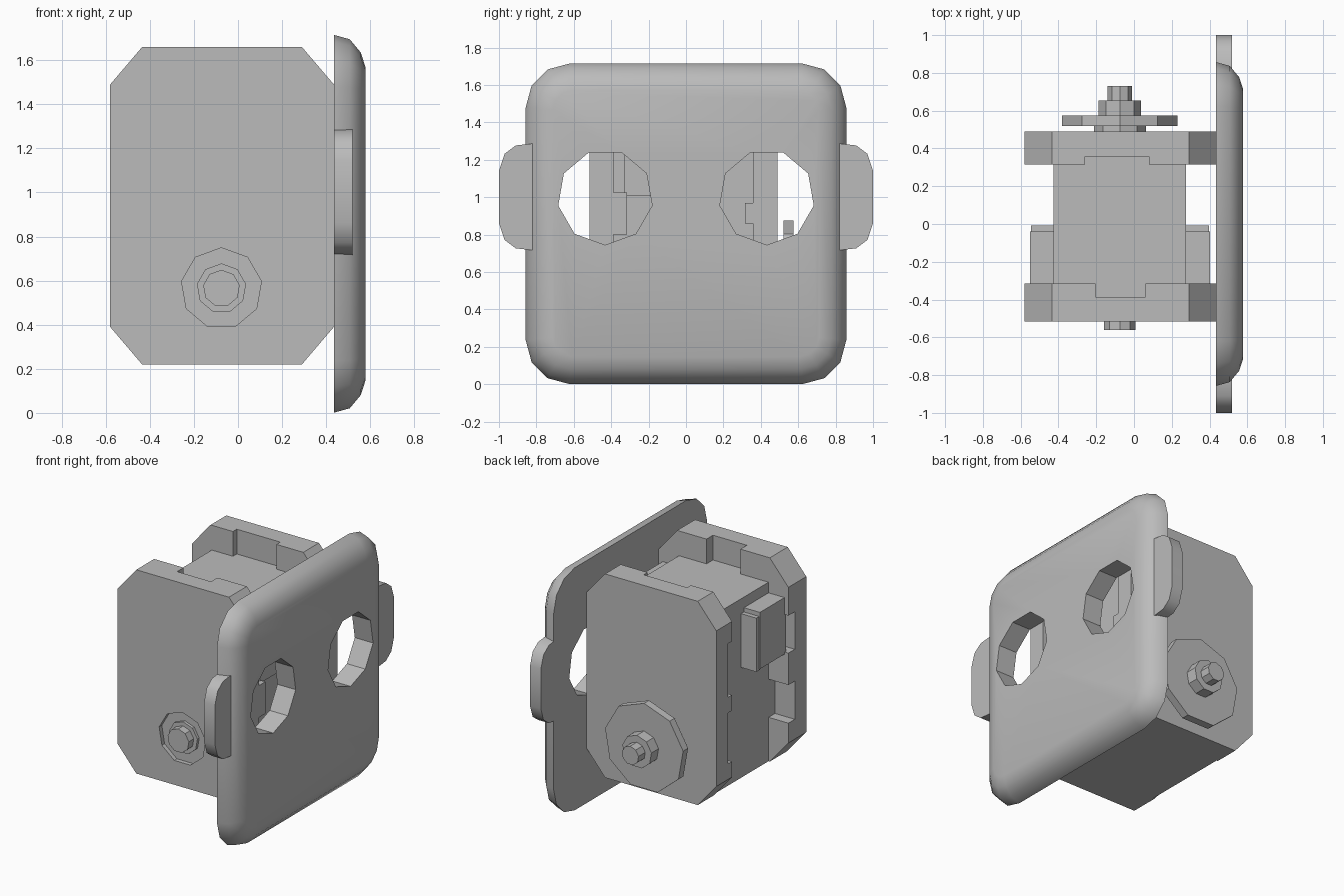
import bpy
import bmesh
from math import sin, cos, pi, radians

cube = bpy.data.objects.get("Cube")
if cube:
    bpy.data.objects.remove(cube, do_unlink=True)

grey = bpy.data.materials.new("plain_grey")
grey.use_nodes = True
colour = (0.5, 0.5, 0.5, 1)
grey.diffuse_color = colour
grey.node_tree.nodes["Principled BSDF"].inputs["Base Color"].default_value = colour


def loft(name, rings):
    """Skin a list of equal-sized point rings and cap both ends."""
    bm = bmesh.new()
    loops = [[bm.verts.new(p) for p in ring] for ring in rings]
    n = len(loops[0])
    for a, b in zip(loops, loops[1:]):
        for i in range(n):
            j = (i + 1) % n
            bm.faces.new((a[i], a[j], b[j], b[i]))
    bm.faces.new(loops[0])
    bm.faces.new(loops[-1])
    bmesh.ops.recalc_face_normals(bm, faces=bm.faces)
    mesh = bpy.data.meshes.new(name)
    bm.to_mesh(mesh)
    bm.free()
    mesh.materials.append(grey)
    obj = bpy.data.objects.new(name, mesh)
    bpy.context.collection.objects.link(obj)
    return obj


def prism_x(name, outline, x0, x1):
    return loft(name, [[(x, y, z) for y, z in outline] for x in (x0, x1)])


def prism_y(name, outline, y0, y1):
    return loft(name, [[(x, y, z) for x, z in outline] for y in (y0, y1)])


def box(name, x0, x1, y0, y1, z0, z1):
    return prism_y(name, [(x0, z0), (x1, z0), (x1, z1), (x0, z1)], y0, y1)


def nonagon(a, b, r, start):
    angles = [start + i * 2 * pi / 9 for i in range(9)]
    return [(a + r * cos(t), b + r * sin(t)) for t in angles]


def activate(obj):
    bpy.ops.object.select_all(action='DESELECT')
    obj.select_set(True)
    bpy.context.view_layer.objects.active = obj


def cut(obj, cutters):
    activate(obj)
    for c in cutters:
        mod = obj.modifiers.new("cut", 'BOOLEAN')
        mod.operation = 'DIFFERENCE'
        mod.solver = 'EXACT'
        mod.object = c
        bpy.ops.object.modifier_apply(modifier=mod.name)
        bpy.data.objects.remove(c, do_unlink=True)


def smooth(obj, degrees):
    activate(obj)
    bpy.ops.object.shade_smooth_by_angle(angle=radians(degrees))


# Face plate: rounded square whose rim curves in towards the outer face
def rounded_ring(x, inset):
    half, r = 0.857 - inset, 0.235 - inset * 0.9
    ring = []
    for k in range(4):
        sy, sz = ((1, 1), (-1, 1), (-1, -1), (1, -1))[k]
        for s in range(4):
            t = k * pi / 2 + s * pi / 6
            ring.append((x, sy * (half - r) + r * cos(t),
                         0.858 + sz * (half - r) + r * sin(t)))
    return ring


face_plate = loft("face_plate", [rounded_ring(x, i) for x, i in
                  ((0.435, 0), (0.507, 0.02), (0.557, 0.08), (0.578, 0.145))])
smooth(face_plate, 40)
cut(face_plate, [prism_x("hole", nonagon(s * 0.432, 1.0, 0.255, -pi / 2), 0.3, 0.7)
                 for s in (-1, 1)])
smooth(face_plate, 37)

# Mounting ears on both ends of the face plate
half_ear = [(0.82, 0.285), (0.91, 0.275), (0.97, 0.23), (1.0, 0.14)]
ear = half_ear + [(y, -z) for y, z in reversed(half_ear)]
for side, s in (("front", -1), ("back", 1)):
    tab = prism_x(side + "_ear", [(s * y, 1.002 + z) for y, z in ear], 0.435, 0.52)
    smooth(tab, 35)

# Housing end plates: chamfered slabs with recesses in their inner faces
slab = [(-0.435, 0.22), (0.29, 0.22), (0.435, 0.39), (0.435, 1.49),
        (0.29, 1.66), (-0.435, 1.66), (-0.58, 1.49), (-0.58, 0.39)]
hub_x, hub_z = -0.075, 0.565

front = prism_y("front_end_plate", slab, -0.515, -0.315)
cut(front, [box("slot", -1, 1, -0.387, -0.2, 0.53, 0.8),
            box("slot", -1, 1, -0.387, -0.2, 1.025, 1.29),
            box("slot", -0.205, 0.06, -0.387, -0.2, 1.4, 1.8),
            prism_y("socket", nonagon(hub_x, hub_z, 0.184, pi / 2), -0.6, -0.485)])

back = prism_y("back_end_plate", slab, 0.315, 0.49)
cut(back, [box("slot", -1, 1, 0.2, 0.358, 0.5, 0.86),
           box("slot", -1, 1, 0.2, 0.358, 0.97, 1.35),
           box("slot", -0.26, 0.08, 0.2, 0.358, 1.4, 1.8)])

# Core block between the end plates
box("core_block", -0.425, 0.275, -0.4, 0.37, 0.22, 1.485)

# Side boxes with a thin cap on each
for side, x0, x1 in (("right", -0.55, -0.4), ("left", 0.26, 0.402)):
    box(side + "_side_box", x0, x1, -0.33, -0.04, 1.01, 1.41)
    box(side + "_box_cap", x0 + 0.006, x1 - 0.006, -0.05, -0.008, 1.0, 1.38)

# Shaft: stepped hubs on the front and the back
for name, r, y0, y1 in (("front_washer", 0.113, -0.505, -0.47),
                        ("front_shaft_stub", 0.084, -0.56, -0.47),
                        ("back_collar", 0.14, 0.48, 0.525),
                        ("back_disc", 0.31, 0.52, 0.575),
                        ("back_nut", 0.115, 0.57, 0.655),
                        ("back_shaft_stub", 0.066, 0.65, 0.73)):
    prism_y(name, nonagon(hub_x, hub_z, r, pi / 2), y0, y1)
